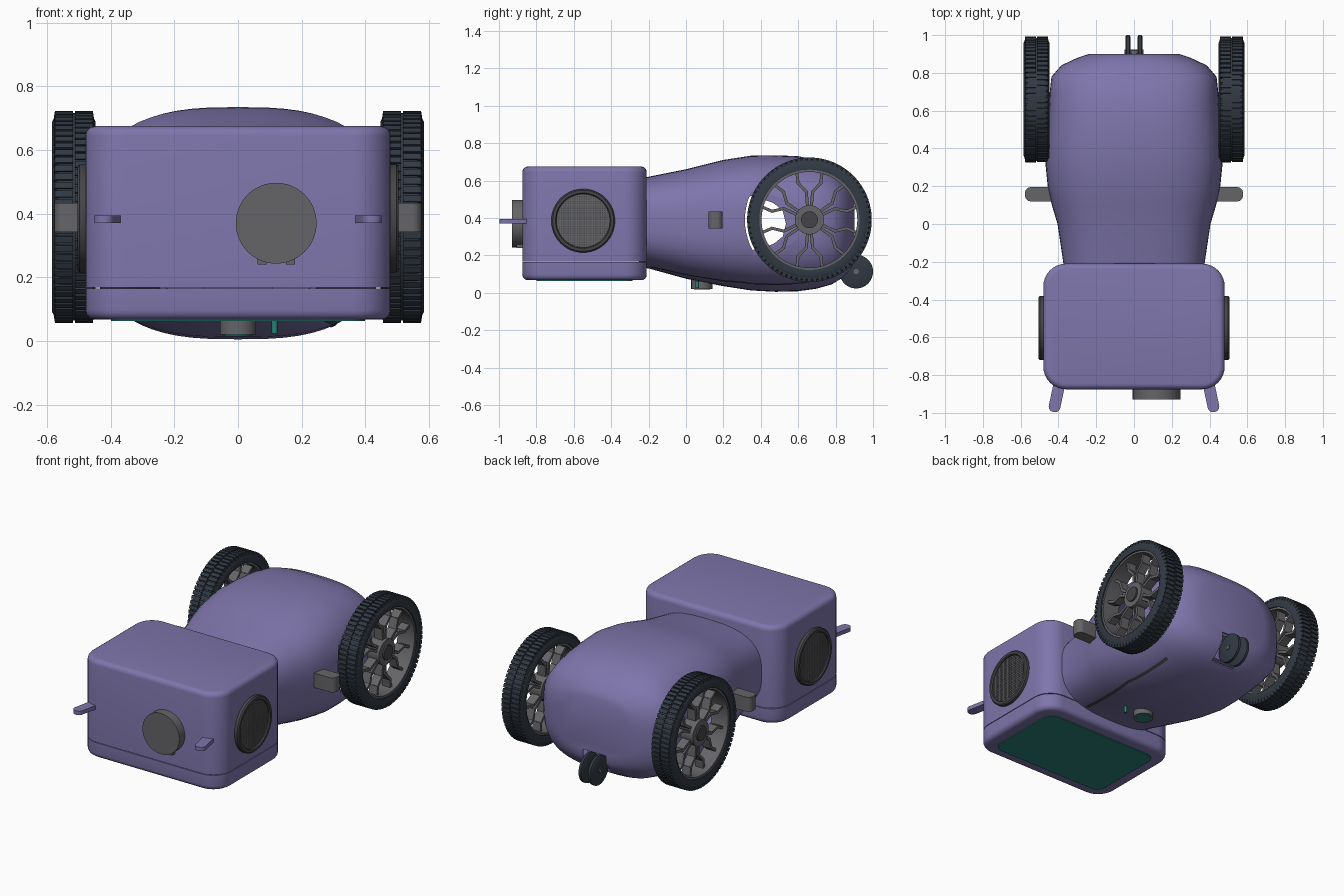
import bpy, bmesh, math
from mathutils import Vector, Matrix

if "Cube" in bpy.data.objects:
    bpy.data.objects.remove(bpy.data.objects["Cube"])


def material(name, rgb):
    m = bpy.data.materials.new(name)
    m.use_nodes = True
    m.diffuse_color = (*rgb, 1)
    m.node_tree.nodes["Principled BSDF"].inputs["Base Color"].default_value = (*rgb, 1)
    return m


PURPLE = material("soft purple", (0.21, 0.18, 0.41))
GREY = material("mid grey", (0.13, 0.13, 0.14))
DARK = material("dark grey", (0.06, 0.06, 0.065))
RUBBER = material("blue black rubber", (0.032, 0.042, 0.058))
TEAL = material("teal", (0.02, 0.22, 0.19))


def finish(bm, name, mat, angle=35):
    bmesh.ops.recalc_face_normals(bm, faces=bm.faces)
    mesh = bpy.data.meshes.new(name)
    bm.to_mesh(mesh)
    bm.free()
    mesh.materials.append(mat)
    ob = bpy.data.objects.new(name, mesh)
    bpy.context.collection.objects.link(ob)
    smooth(ob, angle)
    return ob


def smooth(ob, angle=35):
    bpy.ops.object.select_all(action='DESELECT')
    ob.select_set(True)
    bpy.context.view_layer.objects.active = ob
    bpy.ops.object.shade_smooth_by_angle(angle=math.radians(angle))


def add_box(bm, lo, hi, matrix=Matrix()):
    lo, hi = Vector(lo), Vector(hi)
    place = Matrix.Translation((lo + hi) / 2) @ Matrix.Diagonal((*(hi - lo), 1))
    return bmesh.ops.create_cube(bm, size=1, matrix=matrix @ place)["verts"]


def rounded_box(name, mat, lo, hi, axis, radius, fillet=0, sides=(-1, 1)):
    """Box with edges along one axis rounded, and optional fillets on its end faces."""
    bm = bmesh.new()
    add_box(bm, lo, hi)
    along = [e for e in bm.edges
             if abs((e.verts[0].co - e.verts[1].co).normalized()[axis]) > 0.9]
    bmesh.ops.bevel(bm, geom=along, offset=radius, segments=8, profile=0.5, affect='EDGES')
    if fillet:
        bm.normal_update()
        rims = [e for f in bm.faces for s in sides if f.normal[axis] * s > 0.9 for e in f.edges]
        bmesh.ops.bevel(bm, geom=rims, offset=fillet, segments=4, profile=0.5, affect='EDGES')
    return finish(bm, name, mat)


def add_cylinder(bm, centre, radius, depth, axis='X', segments=48):
    turn = Matrix.Rotation(math.pi / 2, 4, 'Y' if axis == 'X' else 'X') if axis != 'Z' else Matrix()
    bmesh.ops.create_cone(bm, cap_ends=True, segments=segments, radius1=radius, radius2=radius,
                          depth=depth, matrix=Matrix.Translation(centre) @ turn)


def cylinder(name, mat, *args, **kw):
    bm = bmesh.new()
    add_cylinder(bm, *args, **kw)
    return finish(bm, name, mat)


def lathe(name, mat, profile, centre, segments=72):
    """Ring turned about an x axis from a closed (x, radius) profile."""
    bm = bmesh.new()
    rings = []
    for i in range(segments):
        a = math.tau * i / segments
        rings.append([bm.verts.new((centre[0] + x, centre[1] + r * math.cos(a),
                                    centre[2] + r * math.sin(a))) for x, r in profile])
    n = len(profile)
    for i, ring in enumerate(rings):
        nxt = rings[(i + 1) % segments]
        for j in range(n):
            bm.faces.new((ring[j], ring[(j + 1) % n], nxt[(j + 1) % n], nxt[j]))
    return finish(bm, name, mat)


# Body stations: y, half width, bottom, top
STATIONS = [(-.25, .37, .135, .61), (-.2, .375, .13, .62), (0, .405, .075, .66),
            (.1, .435, .055, .685), (.2, .457, .035, .71), (.35, .472, .012, .733),
            (.48, .463, .005, .735), (.6, .452, .008, .73), (.7, .446, .022, .71),
            (.78, .437, .045, .675), (.84, .385, .08, .63), (.88, .30, .125, .585),
            (.9, .24, .16, .55)]
POWER = 2.8


def body_bottom(x, y):
    for a, b in zip(STATIONS, STATIONS[1:]):
        if a[0] <= y <= b[0]:
            t = (y - a[0]) / (b[0] - a[0])
            w, lo, hi = (a[k] + (b[k] - a[k]) * t for k in (1, 2, 3))
            return (lo + hi) / 2 - (hi - lo) / 2 * (1 - (x / w) ** POWER) ** (1 / POWER)


# Hollow body shell
bm = bmesh.new()
rings = []
for y, w, lo, hi in STATIONS:
    ring = []
    for i in range(64):
        c, s = math.cos(math.tau * i / 64), math.sin(math.tau * i / 64)
        ring.append(bm.verts.new((w * math.copysign(abs(c) ** (2 / POWER), c), y,
                    (lo + hi) / 2 + (hi - lo) / 2 * math.copysign(abs(s) ** (2 / POWER), s))))
    rings.append(ring)
for a, b in zip(rings, rings[1:]):
    for i in range(64):
        bm.faces.new((a[i], a[(i + 1) % 64], b[(i + 1) % 64], b[i]))
bm.faces.new(rings[-1])
body = finish(bm, "body_shell", PURPLE)
solid = body.modifiers.new("wall", 'SOLIDIFY')
solid.thickness, solid.offset = 0.008, -1

# Wheel wells and caster notch are cut out of the shell
HUB_Y, HUB_Z = 0.66, 0.39
bm = bmesh.new()
for s in (-1, 1):
    add_cylinder(bm, (s * 0.6, HUB_Y, HUB_Z), 0.345, 0.3, segments=64)
add_box(bm, (-.08, .8, -.05), (.08, 1, .21))
cutter = finish(bm, "body_cutter", PURPLE)
cutter.hide_render = True
cut = body.modifiers.new("openings", 'BOOLEAN')
cut.operation, cut.solver, cut.object = 'DIFFERENCE', 'EXACT', cutter
bpy.context.view_layer.objects.active = body
for mod in ("wall", "openings"):
    bpy.ops.object.modifier_apply(modifier=mod)
bpy.data.objects.remove(cutter)
smooth(body)

# Underside strip following the body surface
bm = bmesh.new()
rows = []
for i in range(25):
    y = -0.19 + 0.85 * i / 24
    x = 0.2 + 0.1 * min(1, i / 14)
    rows.append([bm.verts.new((x + d, y, body_bottom(x + d, y) - 0.003)) for d in (-.009, .009)])
for a, b in zip(rows, rows[1:]):
    bm.faces.new((a[0], a[1], b[1], b[0]))
finish(bm, "underside_strip", DARK)

# Head in two halves with a narrow seam
rounded_box("head_upper", PURPLE, (-.48, -.875, .168), (.48, -.21, .675), 2, .12, .03, (1,))
rounded_box("head_base", PURPLE, (-.48, -.875, .067), (.48, -.21, .164), 2, .12, .03, (-1,))
rounded_box("head_bottom_panel", TEAL, (-.4, -.80, .062), (.4, -.285, .07), 2, .06)

# Front knob and its bracket
cylinder("front_knob", GREY, (.12, -.9, .37), .127, .06, axis='Y', segments=64)
bm = bmesh.new()
for x in (.075, .165):
    add_box(bm, (x - .014, -.905, .24), (x + .014, -.87, .28))
add_box(bm, (.075, -.895, .25), (.165, -.87, .28))
finish(bm, "knob_bracket", GREY)

# Button and lamp under the body
cylinder("underside_button", GREY, (0, .085, .046), .057, .052, axis='Z')
cylinder("button_face", TEAL, (0, .085, .019), .042, .006, axis='Z')
cylinder("underside_lamp", TEAL, (.115, .06, .044), .009, .04, axis='Z', segments=16)

for s, side in ((1, "left"), (-1, "right")):
    # Front paddle
    paddle = rounded_box(side + "_front_paddle", PURPLE, (-.031, -.2, -.012), (.031, 0, .012), 2, .03)
    paddle.matrix_world = Matrix.Translation((s * .385, -.8, .382)) @ Matrix.Rotation(s * .21, 4, 'Z')

    # Side peg
    rounded_box(side + "_peg", GREY, (min(s * .4, s * .577), .12, .343),
                (max(s * .4, s * .577), .195, .433), 2, .03)

    # Round speaker with a woven grille
    spot = (s * .48, -.55, .385)
    lathe(side + "_speaker_ring", DARK, [(s * x, r) for x, r in
          ((-.01, .17), (.018, .17), (.025, .163), (.025, .148), (.018, .143), (-.01, .143))], spot)
    cylinder(side + "_speaker_back", DARK, spot, .145, .012)
    bm = bmesh.new()
    for i in range(-11, 12):
        d = i * .0122
        h = math.sqrt(.145 ** 2 - d * d)
        for half in ((.003, h), (h, .003)):
            off = (d, 0) if half[0] < half[1] else (0, d)
            mid = Vector((s * .489, spot[1] + off[0], spot[2] + off[1]))
            ext = Vector((.004, *half))
            add_box(bm, mid - ext, mid + ext)
    finish(bm, side + "_speaker_grille", GREY)

    # Tyre with two staggered rows of tread blocks
    hub = Vector((s * .516, HUB_Y, HUB_Z))
    lathe(side + "_tyre", RUBBER, [(-.066, .268), (-.068, .30), (-.058, .319), (-.045, .326),
          (.045, .326), (.058, .319), (.068, .30), (.066, .268)], hub, 96)
    bm = bmesh.new()
    for i in range(144):
        row = -1 if i % 2 else 1
        turn = Matrix.Translation(hub) @ Matrix.Rotation(math.tau * i / 144, 4, 'X')
        block = add_box(bm, (min(row * .064, row * .003), -.0105, .305),
                        (max(row * .064, row * .003), .0105, .333), turn)
        for v in block:
            local = turn.inverted() @ v.co
            if abs(local.x) > .05 and local.z > .32:
                v.co = turn @ Vector((local.x * .93, local.y, local.z))
    finish(bm, side + "_tread", RUBBER)

    # Rim, hub and forked spokes
    lathe(side + "_rim", GREY, [(-.058, .27), (.058, .27), (.058, .256), (-.058, .256)], hub)
    cylinder(side + "_hub", GREY, hub + Vector((s * .005, 0, 0)), .078, .085)
    cylinder(side + "_hub_cap", DARK, hub + Vector((s * .03, 0, 0)), .045, .055)
    cylinder(side + "_axle", DARK, hub - Vector((s * .07, 0, 0)), .04, .1)
    bm = bmesh.new()
    for i in range(6):
        a = math.tau * (i + .5) / 6
        for fork in (-1, 1):
            path = [(.06, a + fork * .16), (.15, a + fork * .11), (.205, a + fork * .30),
                    (.262, a + fork * .26)]
            pts = [Vector((0, r * math.cos(t), r * math.sin(t))) for r, t in path]
            for p, q in zip(pts, pts[1:]):
                tilt = math.atan2((q - p).z, (q - p).y)
                add_box(bm, (-.025, -.004, -.008), (.03, (q - p).length + .004, .008),
                        Matrix.Translation(hub + p) @ Matrix.Rotation(tilt, 4, 'X'))
    finish(bm, side + "_spokes", GREY)

    # Rear caster wheel
    lathe(side + "_caster_wheel", RUBBER, [(s * x, r) for x, r in
          ((-.013, .012), (-.013, .082), (-.008, .09), (.008, .09), (.013, .082), (.013, .012))],
          (s * .032, .91, .113), 48)

# Caster mount inside the notch
rounded_box("caster_housing", PURPLE, (-.11, .6, .08), (.11, .81, .26), 1, .01)
rounded_box("caster_roof", PURPLE, (-.085, .78, .21), (.085, .87, .222), 1, .003)
cylinder("caster_axle", GREY, (0, .91, .113), .014, .1, segments=24)
rounded_box("caster_arm", GREY, (-.014, .79, .098), (.014, .92, .128), 1, .008)
